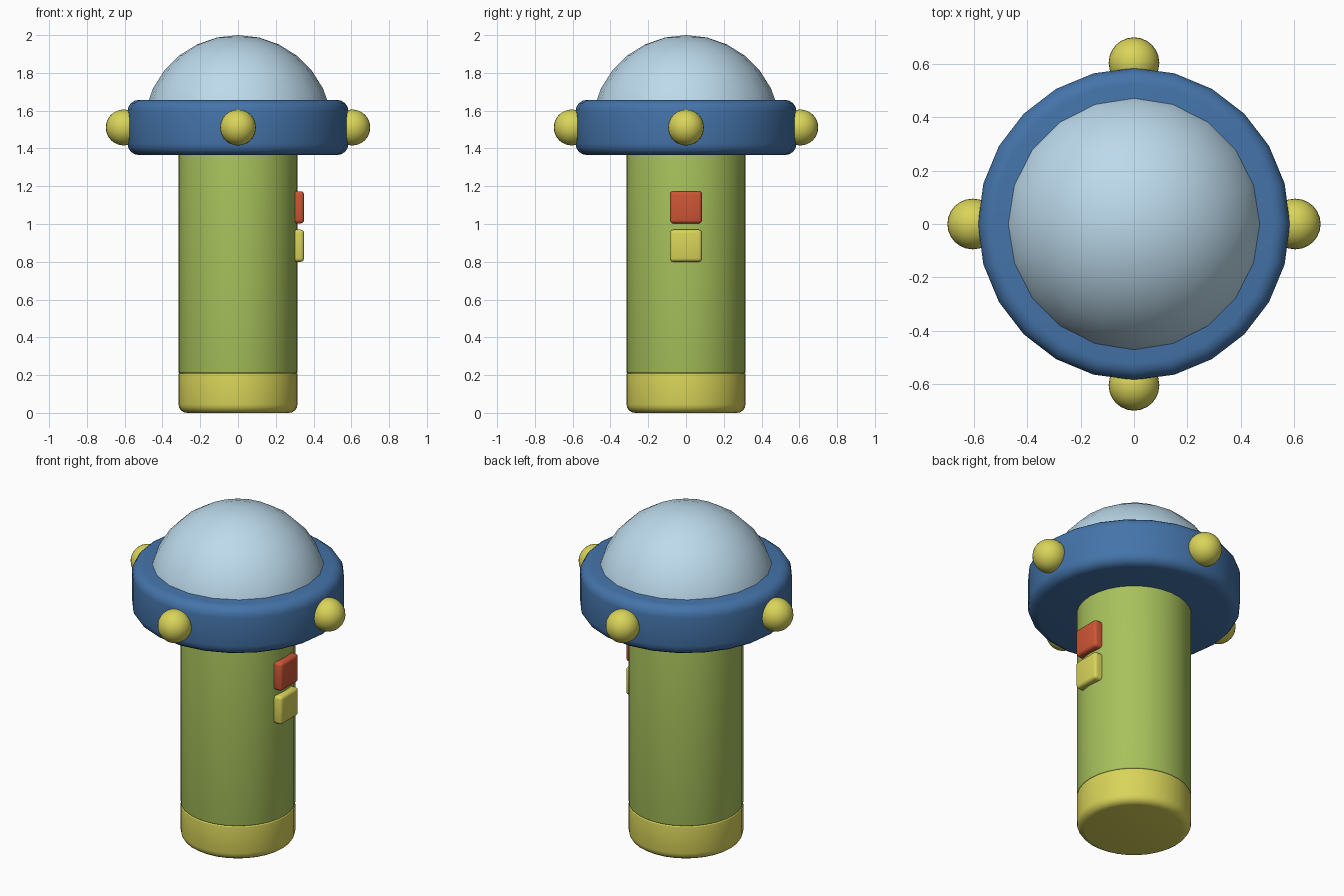
import bpy, bmesh, math

if "Cube" in bpy.data.objects:
    bpy.data.objects.remove(bpy.data.objects["Cube"])


def paint(name, hexcode):
    lin = [(int(hexcode[i:i + 2], 16) / 255) ** 2.2 for i in (0, 2, 4)]
    m = bpy.data.materials.new(name)
    m.diffuse_color = (*lin, 1)
    m.use_nodes = True
    m.node_tree.nodes["Principled BSDF"].inputs["Base Color"].default_value = m.diffuse_color
    return m


GREEN = paint("green", "A6C05C")
YELLOW = paint("yellow", "D8D35A")
BLUE = paint("blue", "4673A8")
GLASS = paint("pale_blue", "BBD9EB")
RED = paint("red", "CC5638")


def finish(obj, name, mat, angle=35):
    obj.name = name
    obj.data.materials.append(mat)
    bpy.context.view_layer.objects.active = obj
    obj.select_set(True)
    bpy.ops.object.shade_smooth_by_angle(angle=math.radians(angle))
    obj.select_set(False)
    return obj


def lathe(name, profile, sides, mat):
    """Solid of revolution; profile runs from the axis, bottom to top, back to the axis."""
    bm = bmesh.new()
    vs = [bm.verts.new((r, 0, z)) for r, z in profile]
    edges = [bm.edges.new(p) for p in zip(vs, vs[1:])]
    bmesh.ops.spin(bm, geom=vs + edges, axis=(0, 0, 1), cent=(0, 0, 0),
                   angle=math.tau, steps=sides)
    bmesh.ops.remove_doubles(bm, verts=bm.verts, dist=1e-4)
    bmesh.ops.recalc_face_normals(bm, faces=bm.faces)
    me = bpy.data.meshes.new(name)
    bm.to_mesh(me)
    bm.free()
    obj = bpy.data.objects.new(name, me)
    bpy.context.collection.objects.link(obj)
    return finish(obj, name, mat)


def arc(r, z, rad, a0, a1, n):
    return [(r + rad * math.cos(math.radians(a0 + (a1 - a0) * i / n)),
             z + rad * math.sin(math.radians(a0 + (a1 - a0) * i / n))) for i in range(n + 1)]


def rounded_drum(radius, z0, z1, low, high):
    return ([(0, z0)] + arc(radius - low, z0 + low, low, -90, 0, 4)
            + arc(radius - high, z1 - high, high, 0, 90, 4) + [(0, z1)])


# Handle and end cap
lathe("end_cap", rounded_drum(0.315, 0.0, 0.21, 0.045, 0.006), 32, YELLOW)
lathe("handle", rounded_drum(0.315, 0.21, 1.42, 0.008, 0.008), 32, GREEN)

# Head ring and lens dome
lathe("head_ring", rounded_drum(0.585, 1.365, 1.657, 0.06, 0.06), 24, BLUE)
lathe("lens_dome", [(0, 1.5)] + arc(0, 1.5, 0.5, 0, 90, 7), 20, GLASS)

# Four bulbs around the ring
for i, side in enumerate(("right", "back", "left", "front")):
    a = i * math.pi / 2
    bpy.ops.mesh.primitive_uv_sphere_add(
        segments=24, ring_count=16, radius=0.095,
        location=(0.605 * math.cos(a), 0.605 * math.sin(a), 1.511))
    finish(bpy.context.object, side + "_bulb", YELLOW)

# Push buttons on the right side
for name, z, mat in (("upper_button", 1.088, RED), ("lower_button", 0.885, YELLOW)):
    bpy.ops.mesh.primitive_cube_add(size=1, location=(0.3, 0, z))
    b = bpy.context.object
    b.scale = (0.1, 0.17, 0.17)
    bpy.ops.object.transform_apply(location=False, rotation=False, scale=True)
    bev = b.modifiers.new("round", "BEVEL")
    bev.width, bev.segments = 0.018, 3
    bpy.ops.object.modifier_apply(modifier="round")
    finish(b, name, mat)
